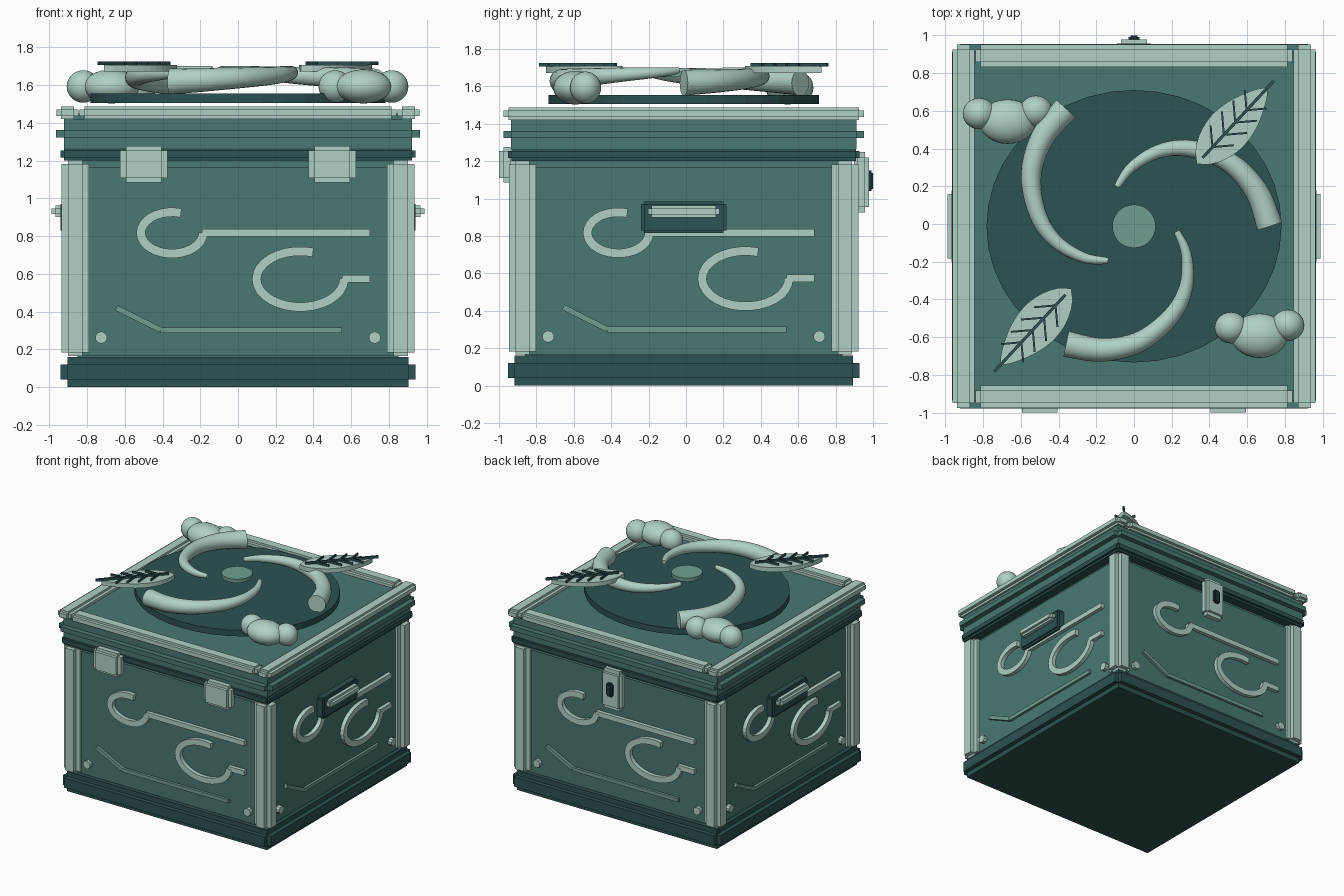
import bpy, bmesh, math
from mathutils import Vector, Matrix

if "Cube" in bpy.data.objects:
    bpy.data.objects.remove(bpy.data.objects["Cube"])

OY = -0.012  # the box is centred slightly towards the front


def material(name, rgb):
    lin = [((c / 255 + 0.055) / 1.055) ** 2.4 for c in rgb]
    m = bpy.data.materials.new(name)
    m.diffuse_color = (*lin, 1)
    m.use_nodes = True
    m.node_tree.nodes["Principled BSDF"].inputs["Base Color"].default_value = m.diffuse_color
    return m


LIGHT = material("pale mint", (175, 209, 197))
MID = material("soft green", (110, 158, 147))
TEAL = material("teal", (73, 120, 114))
DARK = material("dark teal", (44, 82, 82))
BLACK = material("deep teal", (27, 54, 56))


def finish(name, bm, mat, turn=0.0, smooth=False):
    bm.transform(Matrix.Translation((0, OY, 0)) @ Matrix.Rotation(turn, 4, 'Z'))
    bmesh.ops.recalc_face_normals(bm, faces=bm.faces)
    me = bpy.data.meshes.new(name)
    bm.to_mesh(me)
    bm.free()
    me.materials.append(mat)
    if smooth:
        for p in me.polygons:
            p.use_smooth = len(p.vertices) <= 4
    ob = bpy.data.objects.new(name, me)
    bpy.context.collection.objects.link(ob)
    return ob


def add_box(bm, lo, hi):
    lo, hi = Vector(lo), Vector(hi)
    m = Matrix.Translation((lo + hi) / 2) @ Matrix.Diagonal((*(hi - lo), 1))
    bmesh.ops.create_cube(bm, size=1, matrix=m)


def step_box(name, lo, hi, inset, mat, turn=0.0):
    """Box with stepped edges: three boxes, each full length on one axis."""
    bm = bmesh.new()
    for ax in range(3):
        a = [lo[i] + (0 if i == ax else inset[i]) for i in range(3)]
        b = [hi[i] - (0 if i == ax else inset[i]) for i in range(3)]
        add_box(bm, a, b)
    return finish(name, bm, mat, turn)


def square_step(name, half, z0, z1, inset, zin, mat):
    step_box(name, (-half, -half, z0), (half, half, z1), (inset, inset, zin), mat)


def sweep(bm, rings):
    rows = [[bm.verts.new(p) for p in r] for r in rings]
    n = len(rows[0])
    for a, b in zip(rows, rows[1:]):
        for i in range(n):
            j = (i + 1) % n
            bm.faces.new((a[i], a[j], b[j], b[i]))
    bm.faces.new(rows[0])
    bm.faces.new(rows[-1])


def ribbon(bm, pts, width, out, back=-0.87):
    """Flat raised strip on the front wall following x,z points."""
    rings = []
    for i, (x, z) in enumerate(pts):
        p, q = Vector(pts[max(i - 1, 0)]), Vector(pts[min(i + 1, len(pts) - 1)])
        t = (q - p).normalized()
        n = Vector((-t.y, t.x)) * width / 2
        rings.append([(x + n.x, out, z + n.y), (x - n.x, out, z - n.y),
                      (x - n.x, back, z - n.y), (x + n.x, back, z + n.y)])
    sweep(bm, rings)


def curl(cx, cz, rx, rz):
    angs = [math.radians(73 + 287 * i / 24) for i in range(25)]
    return [(cx + rx * math.cos(a), cz + rz * math.sin(a)) for a in angs]


def cylinder(bm, r, depth, seg, m):
    bmesh.ops.create_cone(bm, cap_ends=True, segments=seg, radius1=r, radius2=r,
                          depth=depth, matrix=m)


# Box body, base and lid layers
square_step("base", 0.94, 0.0, 0.16, 0.035, 0.04, DARK)
square_step("body", 0.88, 0.13, 1.2, 0.03, 0.035, TEAL)
square_step("lid_lower_band", 0.94, 1.2, 1.27, 0.018, 0.017, DARK)
square_step("lid_band", 0.965, 1.265, 1.42, 0.042, 0.058, TEAL)
bm = bmesh.new()
add_box(bm, (-0.87, -0.87, 1.40), (0.87, 0.87, 1.45))
finish("lid_panel", bm, TEAL)

# Parts repeated on all four sides
for k, side in enumerate(("front", "right", "back", "left")):
    turn = k * math.pi / 2
    step_box(side + "_corner_post", (0.79, -0.935, 0.165), (0.935, -0.79, 1.2),
             (0.035, 0.035, 0.018), LIGHT, turn)
    reach = 0.84 if k % 2 == 0 else 0.963
    step_box(side + "_lid_trim", (-reach, -0.963, 1.42), (reach, -0.845, 1.487),
             (0.025, 0.025, 0.017), LIGHT, turn)
    # Curled ornaments
    bm = bmesh.new()
    ribbon(bm, curl(-0.35, 0.817, 0.165, 0.11), 0.048, -0.912)
    ribbon(bm, [(-0.19, 0.817), (0.70, 0.817)], 0.04, -0.91)
    ribbon(bm, curl(0.33, 0.572, 0.232, 0.148), 0.048, -0.912)
    ribbon(bm, [(0.55, 0.574), (0.70, 0.574)], 0.04, -0.91)
    finish(side + "_curls", bm, LIGHT, turn)
    bm = bmesh.new()
    ribbon(bm, [(-0.645, 0.42), (-0.41, 0.302)], 0.03, -0.902)
    ribbon(bm, [(-0.41, 0.30), (0.55, 0.30)], 0.03, -0.90)
    finish(side + "_bent_line", bm, MID, turn)
    # Studs
    bm = bmesh.new()
    for x in (-0.725, 0.725):
        cylinder(bm, 0.032, 0.05, 10, Matrix.Translation((x, -0.885, 0.262))
                 @ Matrix.Rotation(math.pi / 2, 4, 'X'))
    finish(side + "_studs", bm, LIGHT, turn)
    # Side handles
    if k % 2:
        step_box(side + "_handle_plate", (-0.228, -0.94, 0.815), (0.228, -0.87, 0.985),
                 (0.015, 0.012, 0.015), DARK, turn)
        step_box(side + "_handle", (-0.19, -0.988, 0.90), (0.19, -0.92, 0.962),
                 (0.018, 0.02, 0.016), LIGHT, turn)

# Front hinges
for x in (-0.5, 0.5):
    step_box("hinge", (x - 0.125, -0.988, 1.085), (x + 0.125, -0.90, 1.277),
             (0.03, 0.025, 0.024), LIGHT)

# Back latch with keyhole
step_box("latch", (-0.09, 0.91, 0.925), (0.09, 0.99, 1.25), (0.02, 0.02, 0.03), LIGHT)
step_box("keyhole", (-0.028, 0.96, 1.04), (0.028, 1.012, 1.15), (0.01, 0.008, 0.012), BLACK)

# Oval plate and hub disc on the lid
bm = bmesh.new()
cylinder(bm, 1, 0.05, 40, Matrix.Translation((0, 0, 1.53)) @ Matrix.Diagonal((0.782, 0.722, 1, 1)))
finish("lid_oval", bm, DARK)
bm = bmesh.new()
cylinder(bm, 0.115, 0.03, 32, Matrix.Translation((0, 0, 1.665)))
finish("hub_disc", bm, MID)

# Three curved horns
PATH = [(-0.09, 0.21), (-0.01, 0.315), (0.14, 0.40), (0.31, 0.41),
        (0.51, 0.335), (0.65, 0.185), (0.72, 0.0)]


def spline(t):
    s = min(int(t), len(PATH) - 2)
    u = t - s
    P = [Vector(PATH[min(max(s + d, 0), len(PATH) - 1)]) for d in (-1, 0, 1, 2)]
    return 0.5 * (2 * P[1] + (P[2] - P[0]) * u + (2 * P[0] - 5 * P[1] + 4 * P[2] - P[3]) * u * u
                  + (3 * P[1] - P[0] - 3 * P[2] + P[3]) * u ** 3)


for k in range(3):
    bm = bmesh.new()
    N, rings = 30, []
    pts = [spline(6 * i / N) for i in range(N + 1)]
    for i, p in enumerate(pts):
        f = i / N
        t = (pts[min(i + 1, N)] - pts[max(i - 1, 0)]).normalized()
        side = Vector((-t.y, t.x, 0))
        r = 0.016 + 0.054 * f ** 0.85
        c = Vector((p.x, p.y, 1.685 - 0.067 * f))
        rings.append([c + r * (side * math.cos(a) + Vector((0, 0, math.sin(a))))
                      for a in (2 * math.pi * j / 16 for j in range(16))])
    sweep(bm, rings)
    finish("horn", bm, LIGHT, k * 2 * math.pi / 3, smooth=True)

# Two leaves with veins
for turn in (0, math.pi):
    a, b = Vector((0.333, 0.33)), Vector((0.71, 0.737))
    d = b - a
    n = Vector((-d.y, d.x)).normalized()
    M = 14
    half = [0.118 * math.sin(math.pi * (i / M) ** 0.85) ** 0.8 if 0 < i < M else 0 for i in range(M + 1)]
    rim = [a + d * i / M + n * half[i] for i in range(M + 1)]
    rim += [a + d * i / M - n * half[i] for i in range(M - 1, 0, -1)]
    bm = bmesh.new()
    sweep(bm, [[(p.x, p.y, z) for p in rim] for z in (1.672, 1.708)])
    finish("leaf", bm, LIGHT, turn)

    bm = bmesh.new()

    def vein(p, q, w):
        s = Vector((-(q - p).y, (q - p).x)).normalized() * w
        quad = [p + s, p - s, q - s, q + s]
        sweep(bm, [[(v.x, v.y, z) for v in quad] for z in (1.706, 1.725)])

    vein(a + d * 0.08, b + d * 0.08, 0.008)
    for f in (0.22, 0.38, 0.54, 0.70):
        p = a + d * f
        length = 0.125 - 0.06 * abs(f - 0.4)
        vein(p, p + Vector((length, 0.01)), 0.005)
        vein(p, p + Vector((-0.01, length)), 0.005)
    finish("leaf_veins", bm, DARK, turn)

# Two clusters of round berries
for x, y in ((-0.67, 0.555), (0.665, -0.58)):
    for dx, dy, r in ((-0.15, 0.042, (0.088, 0.083, 0.086)),
                      (0, 0, (0.15, 0.118, 0.09)),
                      (0.15, 0.055, (0.088, 0.083, 0.086))):
        bm = bmesh.new()
        bmesh.ops.create_uvsphere(bm, u_segments=28, v_segments=16, radius=1,
                                  matrix=Matrix.Translation((x + dx, y + dy, 1.593))
                                  @ Matrix.Diagonal((*r, 1)))
        finish("berry", bm, LIGHT, smooth=True)
